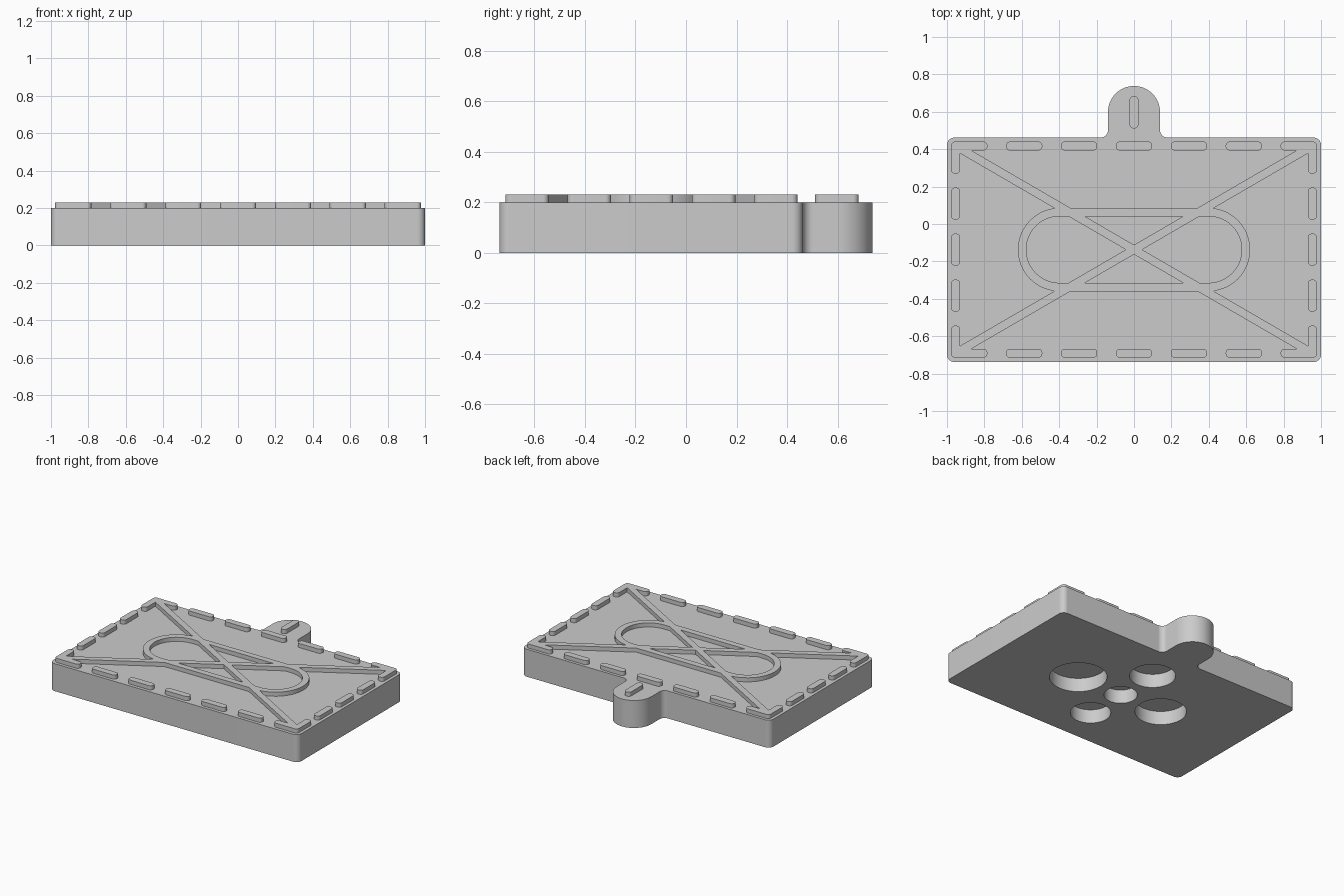
import bpy, bmesh
from math import hypot, atan2, tan, sin, radians
from mathutils import Vector, Matrix

cube = bpy.data.objects.get("Cube")
if cube:
    bpy.data.objects.remove(cube, do_unlink=True)

grey = bpy.data.materials.new("plain grey")
grey.use_nodes = True
GREY = (0.6, 0.6, 0.6, 1)
grey.diffuse_color = GREY
grey.node_tree.nodes["Principled BSDF"].inputs["Base Color"].default_value = GREY

MID = -0.137               # middle of the plate in y
TOP, RIDGE_TOP = 0.2, 0.23
SUNK = TOP - 0.005         # ridges are set slightly into the plate
DASH = 0.048               # width of a border dash
EDGE_X, EDGE_Y = 0.954, 0.554   # border centre line, measured from the middle


def fillet(corners, steps=12):
    """Closed outline from (x, y, radius) corners."""
    out = []
    for i, (x, y, r) in enumerate(corners):
        p = Vector((x, y))
        if r == 0:
            out.append(p)
            continue
        a = (Vector(corners[i - 1][:2]) - p).normalized()
        b = (Vector(corners[(i + 1) % len(corners)][:2]) - p).normalized()
        half = a.angle(b) / 2
        centre = p + (a + b).normalized() * r / sin(half)
        start = p + a * r / tan(half) - centre
        end = p + b * r / tan(half) - centre
        turn = atan2(start.x * end.y - start.y * end.x, start.dot(end))
        out += [centre + Matrix.Rotation(turn * k / steps, 2) @ start
                for k in range(steps + 1)]
    return out


def prism(name, outline, z0, z1):
    """Upright solid with the given outline."""
    bm = bmesh.new()
    face = bm.faces.new([bm.verts.new((p.x, p.y, z0)) for p in outline])
    bmesh.ops.remove_doubles(bm, verts=bm.verts, dist=1e-5)
    grown = bmesh.ops.extrude_face_region(bm, geom=list(bm.faces))
    bmesh.ops.translate(bm, vec=(0, 0, z1 - z0),
                        verts=[v for v in grown["geom"] if isinstance(v, bmesh.types.BMVert)])
    bmesh.ops.recalc_face_normals(bm, faces=bm.faces)
    mesh = bpy.data.meshes.new(name)
    bm.to_mesh(mesh)
    bm.free()
    mesh.materials.append(grey)
    obj = bpy.data.objects.new(name, mesh)
    bpy.context.collection.objects.link(obj)
    return obj


def slab(name, x, y, w, h, r, z0=SUNK, z1=RIDGE_TOP):
    """Rectangle with rounded corners."""
    w, h = w / 2, h / 2
    return prism(name, fillet([(x - w, y - h, r), (x + w, y - h, r),
                               (x + w, y + h, r), (x - w, y + h, r)]), z0, z1)


def combine(target, tool, operation):
    """Apply a boolean and discard the tool."""
    mod = target.modifiers.new("boolean", "BOOLEAN")
    mod.operation, mod.object, mod.solver = operation, tool, "EXACT"
    bpy.context.view_layer.objects.active = target
    bpy.ops.object.modifier_apply(modifier=mod.name)
    bpy.data.objects.remove(tool, do_unlink=True)


# Base plate with a rounded hanging tab
BACK, FRONT, R, TAB = 0.462, -0.738, 0.04, 0.139
half_outline = [(1, FRONT, R), (1, BACK, R), (TAB, BACK, R), (TAB, 0.738, TAB)]
outline = half_outline + [(-x, y, r) for x, y, r in reversed(half_outline)]
plate = prism("base_plate", fillet(outline), 0, TOP)

# Five round pockets of different sizes in the underside
SPREAD = 0.175
pockets = [(0, 0, 0.11), (1, 0, 0.19), (-1, 0, 0.17), (0, 1, 0.152), (0, -1, 0.134)]
for dx, dy, r in pockets:
    x, y = dx * (r + SPREAD), MID + dy * (r + SPREAD)
    cutter = slab("pocket_cutter", x, y, 2 * r, 2 * r, r, -0.1, 0.1)
    combine(plate, cutter, "DIFFERENCE")

# Central ring with straight sides
ring = slab("crossed_ridge", 0, MID, 1.242, 0.446, 0.2229)
combine(ring, slab("ring_cutter", 0, MID, 1.152, 0.356, 0.1779, 0, 1), "DIFFERENCE")

# Two diagonal bars running corner to corner
length, width = hypot(EDGE_X, EDGE_Y), 0.022
for side in (1, -1):
    turn = Matrix.Rotation(side * atan2(EDGE_Y, EDGE_X), 2)
    ends = [(-length, -width), (length, -width), (length, width), (-length, width)]
    bar = prism("diagonal_bar", [turn @ Vector(p) + Vector((0, MID)) for p in ends],
                SUNK, RIDGE_TOP)
    combine(ring, bar, "UNION")

# Border of dashes; the outermost ones join the diagonals at the corners
LONG, SHORT, ROUND = 0.194, 0.172, 0.022
STEP_X = (EDGE_X + DASH / 2 - LONG / 2) / 3
STEP_Y = (EDGE_Y + DASH / 2 - SHORT / 2) / 2
ridges = []
for side in (1, -1):
    for i in range(-3, 4):
        dash = slab("border_dash", i * STEP_X, MID + side * EDGE_Y, LONG, DASH, ROUND)
        if abs(i) == 3:
            combine(ring, dash, "UNION")
        else:
            ridges.append(dash)
    for i in range(-2, 3):
        dash = slab("side_dash", side * EDGE_X, MID + i * STEP_Y, DASH, SHORT, ROUND)
        if abs(i) == 2:
            combine(ring, dash, "UNION")
        else:
            ridges.append(dash)

# Single dash on the tab
ridges.append(slab("tab_dash", 0, 0.597, DASH, SHORT, ROUND))

# Smooth the round walls, keep the rims sharp
bpy.ops.object.select_all(action="DESELECT")
for obj in [plate, ring] + ridges:
    obj.select_set(True)
bpy.context.view_layer.objects.active = plate
bpy.ops.object.shade_smooth_by_angle(angle=radians(30))
